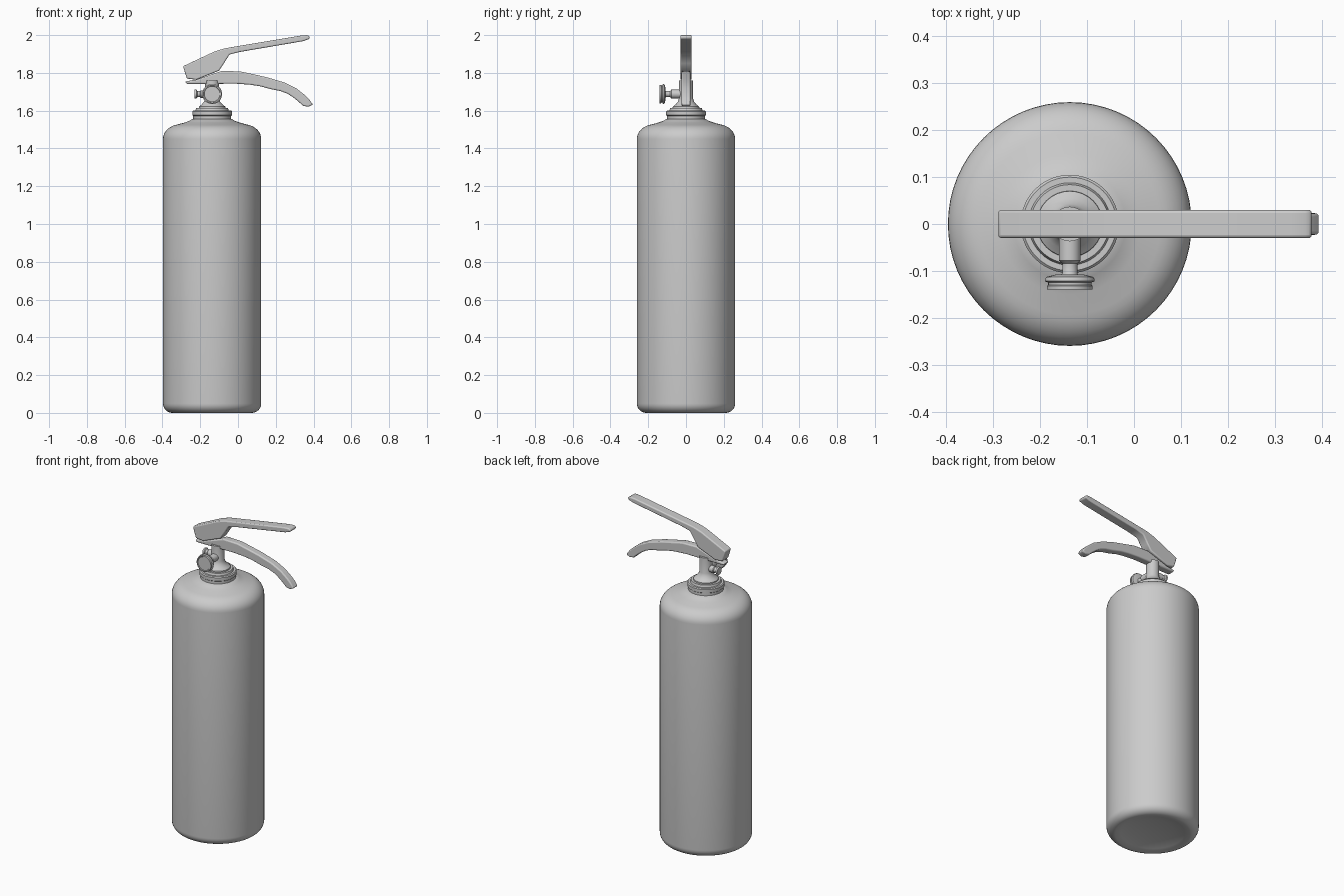
import bpy, bmesh, math
from mathutils import Matrix, Vector

if "Cube" in bpy.data.objects:
    bpy.data.objects.remove(bpy.data.objects["Cube"])

AXIS_X = -0.137   # centre line of the bottle
VALVE_Z = 1.688   # height of the gauge and the outlet

grey = bpy.data.materials.new("plain grey")
grey.use_nodes = True
colour = (0.6, 0.6, 0.6, 1)
grey.diffuse_color = colour
grey.node_tree.nodes["Principled BSDF"].inputs["Base Color"].default_value = colour


def finish(name, bm, angle=40):
    bmesh.ops.recalc_face_normals(bm, faces=bm.faces)
    mesh = bpy.data.meshes.new(name)
    bm.to_mesh(mesh)
    bm.free()
    obj = bpy.data.objects.new(name, mesh)
    bpy.context.collection.objects.link(obj)
    mesh.materials.append(grey)
    bpy.ops.object.select_all(action="DESELECT")
    obj.select_set(True)
    bpy.context.view_layer.objects.active = obj
    bpy.ops.object.shade_smooth_by_angle(angle=math.radians(angle))
    return obj


def lathe(name, profile, origin, direction=(0, 0, 1), sides=48):
    """Spin (radius, height) points around an axis through origin."""
    bm = bmesh.new()
    verts = [bm.verts.new((r, 0, h)) for r, h in profile]
    edges = [bm.edges.new(pair) for pair in zip(verts, verts[1:])]
    bmesh.ops.spin(bm, geom=verts + edges, axis=(0, 0, 1), cent=(0, 0, 0),
                   angle=math.tau, steps=sides)
    bmesh.ops.remove_doubles(bm, verts=bm.verts, dist=0.0001)
    turn = Vector((0, 0, 1)).rotation_difference(Vector(direction)).to_matrix().to_4x4()
    bm.transform(Matrix.Translation(origin) @ turn)
    return finish(name, bm)


def arc(cr, ch, rr, rh, start, end, steps=8):
    """Points on part of an ellipse, for rounding a profile."""
    angles = [math.radians(start + (end - start) * i / steps) for i in range(steps + 1)]
    return [(cr + rr * math.cos(a), ch + rh * math.sin(a)) for a in angles]


def lever(name, outline, half_width, bevel):
    """Extrude a side outline across y and round its edges."""
    bm = bmesh.new()
    face = bm.faces.new([bm.verts.new((x, -half_width, z)) for x, z in outline])
    out = bmesh.ops.extrude_face_region(bm, geom=[face])
    moved = [v for v in out["geom"] if isinstance(v, bmesh.types.BMVert)]
    bmesh.ops.translate(bm, verts=moved, vec=(0, 2 * half_width, 0))
    # Keep the starting face as the closing side
    if not face.is_valid:
        bmesh.ops.holes_fill(bm, edges=[e for e in bm.edges if e.is_boundary], sides=0)
    obj = finish(name, bm, 50)
    mod = obj.modifiers.new("rounded edges", "BEVEL")
    mod.width = bevel
    mod.segments = 3
    mod.limit_method = "ANGLE"
    mod.angle_limit = math.radians(50)
    return obj


# Bottle with a hollowed base and a domed shoulder
bottle = [(0, 0.025), (0.12, 0.022), (0.18, 0.008)]
bottle += arc(0.21, 0.05, 0.05, 0.05, -90, 0)
bottle += arc(0.17, 1.45, 0.09, 0.077, 0, 75)
bottle += [(0.15, 1.536), (0.12, 1.546), (0.105, 1.556), (0, 1.556)]
lathe("bottle", bottle, (AXIS_X, 0, 0), sides=64)

# Stepped collar and tapering valve neck
lathe("collar", [(0, 1.54), (0.1, 1.54), (0.1, 1.572), (0.105, 1.576), (0.105, 1.596),
                 (0.1, 1.601), (0.088, 1.601), (0.084, 1.614), (0, 1.614)],
      (AXIS_X, 0, 0))
lathe("valve_neck", [(0, 1.6), (0.072, 1.6), (0.07, 1.621), (0.055, 1.633),
                     (0.043, 1.647), (0.037, 1.665), (0.037, 1.76), (0, 1.76)],
      (AXIS_X, 0, 0), sides=32)

# Pressure gauge on a short stem at the front
lathe("gauge_stem", [(0, 0), (0.023, 0), (0.023, 0.078), (0.016, 0.084),
                     (0.016, 0.105), (0.022, 0.115), (0, 0.115)],
      (AXIS_X, 0, VALVE_Z), (0, -1, 0), 24)
lathe("gauge", [(0, 0.108), (0.03, 0.108), (0.05, 0.113), (0.053, 0.118), (0.053, 0.122),
                (0.046, 0.125), (0.046, 0.13), (0.049, 0.132), (0.049, 0.14),
                (0.043, 0.14), (0.041, 0.137), (0, 0.137)],
      (AXIS_X, 0, VALVE_Z), (0, -1, 0), 40)

# Outlet at the right side
lathe("outlet", [(0, 0), (0.02, 0), (0.02, 0.06), (0.016, 0.064), (0.016, 0.078),
                 (0.023, 0.082), (0.023, 0.092), (0, 0.092)],
      (AXIS_X, 0, VALVE_Z), (-1, 0, 0), 24)

# Squeeze lever on top
lever("squeeze_lever",
      [(-0.291, 1.835), (-0.271, 1.77), (-0.22, 1.764), (-0.1, 1.812), (-0.075, 1.85),
       (-0.045, 1.897), (0.01, 1.911), (0.345, 1.968), (0.378, 1.98), (0.38, 1.993),
       (0.365, 2.0), (0.33, 1.997), (-0.07, 1.93), (-0.125, 1.913)], 0.03, 0.007)

# Curved carrying handle below it
lever("carrying_handle",
      [(-0.28, 1.755), (-0.272, 1.741), (-0.013, 1.743), (0.06, 1.738), (0.114, 1.73),
       (0.17, 1.715), (0.225, 1.704), (0.262, 1.69), (0.29, 1.672), (0.318, 1.65),
       (0.345, 1.625), (0.373, 1.621), (0.397, 1.632), (0.375, 1.662), (0.352, 1.684),
       (0.31, 1.717), (0.246, 1.749), (0.156, 1.776), (0.08, 1.793), (0.01, 1.808),
       (-0.087, 1.81), (-0.22, 1.764)], 0.023, 0.007)
